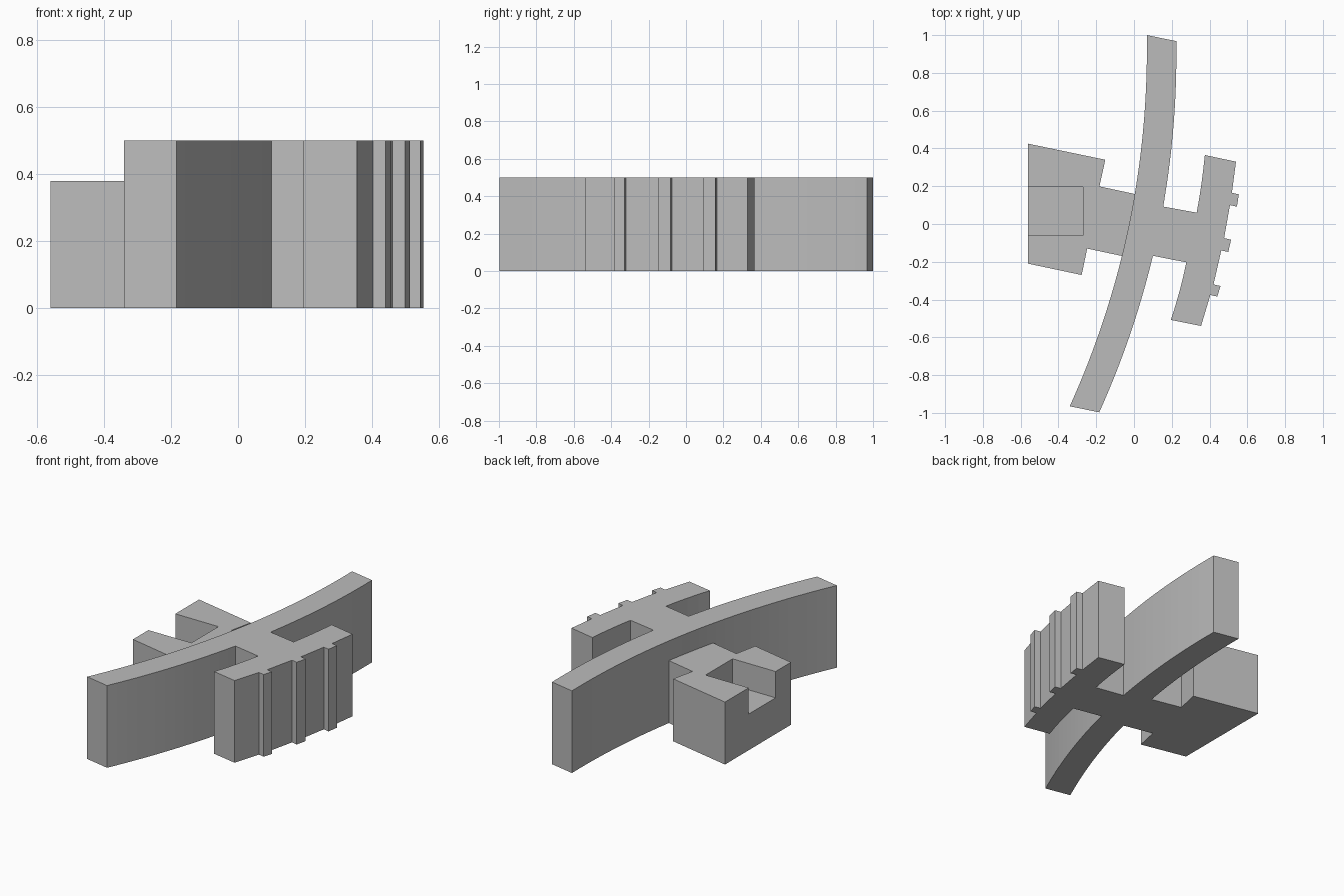
import bpy
import bmesh
from mathutils import Vector

cube = bpy.data.objects.get("Cube")
if cube:
    bpy.data.objects.remove(cube)

grey = bpy.data.materials.new("plain grey")
grey.use_nodes = True
grey.diffuse_color = (0.5, 0.5, 0.5, 1)
grey.node_tree.nodes["Principled BSDF"].inputs["Base Color"].default_value = (0.5, 0.5, 0.5, 1)


def prism(name, outline, bottom, top):
    """Extrude a closed plan outline between two heights."""
    bm = bmesh.new()
    base = bm.faces.new([bm.verts.new((p[0], p[1], bottom)) for p in outline])
    grown = bmesh.ops.extrude_face_region(bm, geom=[base])["geom"]
    verts = [g for g in grown if isinstance(g, bmesh.types.BMVert)]
    bmesh.ops.translate(bm, verts=verts, vec=(0, 0, top - bottom))
    bmesh.ops.recalc_face_normals(bm, faces=bm.faces)
    mesh = bpy.data.meshes.new(name)
    bm.to_mesh(mesh)
    bm.free()
    mesh.materials.append(grey)
    obj = bpy.data.objects.new(name, mesh)
    bpy.context.collection.objects.link(obj)
    return obj


def bow(a, b, c, steps):
    """Points along a gentle curve from a to c, pulled toward b."""
    a, b, c = Vector(a), Vector(b), Vector(c)
    ts = [i / steps for i in range(steps + 1)]
    return [a * (1 - t) ** 2 + b * 2 * t * (1 - t) + c * t * t for t in ts]


# Curved beam: one long edge, repeated at the beam's thickness
left_edge = bow((-0.34, -0.965), (0.082, -0.03), (0.068, 1.0), 32)
right_edge = [p + Vector((0.156, -0.032)) for p in left_edge]

# Ribbed head: short neck, cross bar and three small ribs on its outer side
upper_neck = [(0.155, 0.092), (0.332, 0.06)]
upper_inner = bow((0.332, 0.06), (0.36, 0.21), (0.375, 0.365), 4)[1:]
outer = [(0.54, 0.33)]
rib_roots = [((0.518, 0.165), (0.508, 0.1)),
             ((0.477, -0.075), (0.462, -0.14)),
             ((0.421, -0.32), (0.404, -0.376))]
for start, end in rib_roots:
    a, b, out = Vector(start), Vector(end), Vector((0.037, -0.008))
    outer += [a, a + out, b + out, b]
outer.append((0.355, -0.54))
lower_inner = bow((0.195, -0.508), (0.245, -0.36), (0.277, -0.203), 4)
lower_neck = [(0.1, -0.168)]
head = upper_neck + upper_inner + outer + lower_inner + lower_neck

above = [p for p in reversed(right_edge) if p.y > 0.11]
below = [p for p in reversed(right_edge) if p.y < -0.19]
prism("curved_beam_with_ribbed_head", left_edge + above + head + below, 0, 0.5)

# Lower block and its neck, meeting the beam along the curve
joint = [p for p in left_edge if -0.16 < p.y < 0.15]
block_outline = [(-0.06, -0.17)] + joint + [
    (0.008, 0.158), (-0.183, 0.199), (-0.152, 0.34), (-0.56, 0.425),
    (-0.56, -0.21), (-0.277, -0.27), (-0.248, -0.13)]
block = prism("notched_block", block_outline, 0, 0.38)

# Open notch in the block
cutter = prism("notch_cutter", [(-0.7, -0.062), (-0.27, -0.062), (-0.27, 0.197), (-0.7, 0.197)], 0.22, 0.6)
cutter.hide_render = True
cut = block.modifiers.new("notch", "BOOLEAN")
cut.operation = "DIFFERENCE"
cut.solver = "EXACT"
cut.object = cutter
bpy.context.view_layer.objects.active = block
bpy.ops.object.modifier_apply(modifier=cut.name)
bpy.data.objects.remove(cutter)
